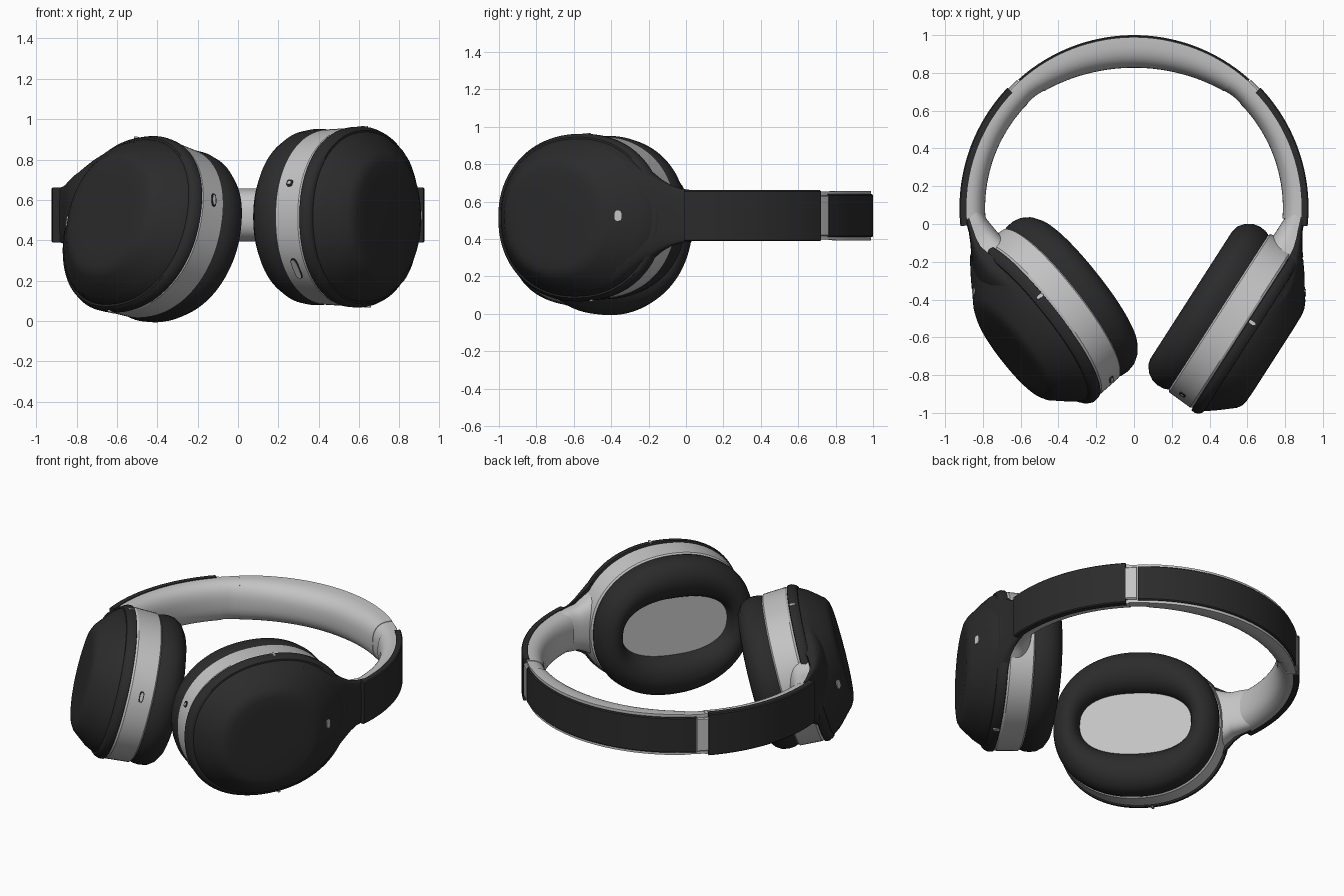
import bpy, bmesh, math
from mathutils import Vector, Matrix

if "Cube" in bpy.data.objects:
    bpy.data.objects.remove(bpy.data.objects["Cube"])


def material(name, c):
    m = bpy.data.materials.new(name)
    m.diffuse_color = (*c, 1)
    m.use_nodes = True
    m.node_tree.nodes["Principled BSDF"].inputs["Base Color"].default_value = m.diffuse_color
    return m


DARK = material("charcoal", (0.024, 0.024, 0.025))
LIGHT = material("light grey", (0.55, 0.55, 0.55))
FABRIC = material("fabric grey", (0.57, 0.57, 0.57))
N = 96


def loft(name, loops, mat, frame=None, closed=False, angle=32):
    """Skin a list of equal-length point loops, capping the ends."""
    bm = bmesh.new()
    rows = [[bm.verts.new(p) for p in loop] for loop in loops]
    k = len(rows[0])
    pairs = list(zip(rows, rows[1:])) + ([(rows[-1], rows[0])] if closed else [])
    for a, b in pairs:
        for i in range(k):
            j = (i + 1) % k
            bm.faces.new((a[i], a[j], b[j], b[i]))
    if not closed:
        bm.faces.new(rows[0])
        bm.faces.new(rows[-1])
    if frame:
        bm.transform(frame)
    bmesh.ops.recalc_face_normals(bm, faces=bm.faces)
    me = bpy.data.meshes.new(name)
    bm.to_mesh(me)
    bm.free()
    me.materials.append(mat)
    me.polygons.foreach_set("use_smooth", [True] * len(me.polygons))
    me.set_sharp_from_angle(angle=math.radians(angle))
    ob = bpy.data.objects.new(name, me)
    bpy.context.collection.objects.link(ob)
    return ob


def sgn_pow(x, e):
    return math.copysign(abs(x) ** e, x)


def oval_point(a, b, n, t, cu=0, p=2.15):
    return Vector((cu + a * sgn_pow(math.cos(t), 2 / p), b * sgn_pow(math.sin(t), 2 / p), n))


def oval(a, b, n, cu=0, p=2.15):
    return [oval_point(a, b, n, 2 * math.pi * i / N, cu, p) for i in range(N)]


def plate(name, centre, along, normal, half_l, half_w, mat, frame):
    """Thin rounded plate lying on a surface."""
    normal, along = normal.normalized(), along.normalized()
    side = normal.cross(along)
    loops = []
    for h in (-0.004, 0.004):
        loops.append([centre + normal * h + along * half_l * sgn_pow(math.cos(t), 0.7)
                      + side * half_w * sgn_pow(math.sin(t), 0.7)
                      for t in (2 * math.pi * i / 24 for i in range(24))])
    return loft(name, loops, mat, frame)


def rim_plate(name, deg, n, half_l, half_w, mat, frame, grow=0.0):
    """Plate on the side wall of the cup at a given angle."""
    t = math.radians(deg)
    a, b = 0.502 + grow, 0.438 + grow
    c = oval_point(a, b, n, t)
    d = oval_point(a, b, n, t + 0.02) - oval_point(a, b, n, t - 0.02)
    plate(name, c, d, d.cross(Vector((0, 0, 1))), half_l, half_w, mat, frame)


def neck_section(u, h, n0, top, e):
    """Flat underside with a rounded crown."""
    pts = []
    for i in range(25):
        t = math.pi * i / 24
        pts.append((u, h * sgn_pow(math.cos(t), 0.8), n0 + 0.006 + (top - n0 - 0.006) * math.sin(t) ** e))
    return [(u, h, n0)] + pts + [(u, -h, n0)]


def make_frame(origin, u, n):
    u, n = Vector(u).normalized(), Vector(n)
    n = (n - u * n.dot(u)).normalized()
    f = Matrix((u, n.cross(u), n)).transposed().to_4x4()
    f.translation = Vector(origin)
    return f


# Cups: local x runs towards the hinge, local z points outward
def cup(side, origin, u, n):
    f = make_frame(origin, u, n)
    level = make_frame((origin[0], origin[1], .525), (u[0], u[1], 0), (n[0], n[1], 0))

    def to_band(loop):
        """Blend from the tilted cup to the level headband."""
        out = []
        for p in loop:
            s = min(1, max(0, (p[0] - .22) / .38))
            s = s * s * (3 - 2 * s)
            out.append((f @ Vector(p)).lerp(level @ Vector(p), s))
        return out

    # ear cushion and fabric inside it
    pad = [(.485, .425, 0), (.497, .434, -.03), (.5, .437, -.065), (.492, .43, -.105), (.47, .408, -.14),
           (.435, .365, -.168), (.4, .312, -.176), (.37, .258, -.165), (.35, .212, -.135), (.338, .188, -.09),
           (.335, .18, -.04)]
    loft(side + "_ear_cushion", [oval(*q, p=2.15 if q[0] > .42 else 2.4) for q in pad], DARK, f, closed=True, angle=60)
    loft(side + "_ear_fabric", [oval(.35, .195, -.05, p=2.4), oval(.35, .195, -.08, p=2.4)], FABRIC, f)

    # light middle ring
    loft(side + "_cup_ring", [oval(*q) for q in ((.485, .425, -.006), (.498, .435, .004),
                                                  (.506, .442, .14), (.498, .434, .153))], LIGHT, f)

    # outer shell with seam groove and sloped cap
    shell = [(.49, .43, .15), (.514, .447, .155), (.517, .448, .178), (.506, .439, .2), (.492, .43, .212),
             (.480, .421, .213), (.476, .418, .222), (.432, .395, .265, -.012), (.378, .355, .312, -.027),
             (.335, .322, .35, -.038), (.305, .295, .367, -.043), (.27, .265, .374, -.046), (.2, .2, .376, -.048)]
    loft(side + "_cup_shell", [oval(*q) for q in shell], DARK, f, angle=40)

    # dark arm flowing from the shell to the headband, light yoke beneath it
    arm = [(.22, .38, .15, .31), (.29, .345, .15, .307), (.35, .302, .15, .288), (.4, .265, .15, .262),
           (.45, .23, .15, .234), (.5, .192, .145, .202), (.55, .162, .13, .168), (.6, .144, .11, .138),
           (.66, .136, .088, .112)]
    loft(side + "_arm", [to_band(neck_section(*q, 0.5)) for q in arm], DARK, angle=45)
    yoke = []
    for uu, h, n0, _ in arm[2:]:
        k = 1.0 if uu > .58 else .9
        yoke.append(to_band([(x, y, n0 + .012 - (z - n0)) for x, y, z in
                             neck_section(uu, h * k * .96, n0, n0 + (n0 - .008 if uu < .62 else n0 + .004), .55)]))
    loft(side + "_yoke", yoke, LIGHT, angle=45)

    # microphone dot on the cap slope and hinge notches on the shell rim
    plate(side + "_microphone", Vector((.335, 0, .325)), Vector((.83, 0, -.57)), Vector((.57, 0, .83)),
          .019, .028, LIGHT, f)
    for i, deg in enumerate((84, 276)):
        rim_plate(side + "_notch_%d" % i, deg, .176, .009, .02, LIGHT, f, grow=.010)
    return f


right = cup("right", (.452, -.47, .515), (.54, .84, .03), (.84, -.54, 0))
left = cup("left", (-.39, -.425, .437), (-.63, .78, -.08), (-.78, -.63, .26))

# Ports and buttons on the rings
rim_plate("left_charging_port", 193, .07, .034, .014, DARK, left)
rim_plate("left_port_core", 193, .07, .026, .008, LIGHT, left, grow=.002)
rim_plate("right_audio_jack", 157, .07, .018, .018, DARK, right)
rim_plate("right_jack_core", 157, .07, .009, .009, LIGHT, right, grow=.002)
rim_plate("right_button", 212, .08, .06, .02, DARK, right)
rim_plate("right_button_face", 212, .08, .056, .016, LIGHT, right, grow=.002)

# Headband, swept around a circle
CY, CZ = 0.085, 0.525


def sweep(name, a0, a1, section, mat, angle=40):
    steps = max(6, int(abs(a1 - a0) / 1.5))
    loops = []
    for i in range(steps + 1):
        t = math.radians(a0 + (a1 - a0) * i / steps)
        loops.append([(r * math.cos(t), CY + r * math.sin(t), CZ + z) for r, z in section(t)])
    return loft(name, loops, mat, angle=angle)


def strap(r0, r1, h, c=0.006):
    pts = [(r0, -h), (r1 - c, -h), (r1, -h + c), (r1, h - c), (r1 - c, h), (r0, h)]
    return lambda t: pts


def padding(scale):
    def section(t):
        depth = (.104 + .046 * max(0, (math.sin(t) - .75) / .25)) * scale
        pts = [(.904, .132 * scale), (.904, -.132 * scale)]
        for i in range(21):
            q = math.pi * i / 20
            pts.append((.892 - depth * math.sin(q) ** .75, -.132 * scale * sgn_pow(math.cos(q), .8)))
        return pts
    return section


sweep("headband_padding", 52.3, 127.7, padding(1.0), LIGHT)
sweep("headband_cover", 48, 132, strap(.9, .915, .115), DARK)
for side, m in (("right", lambda a: a), ("left", lambda a: 180 - a)):
    sweep(side + "_band_joint", m(44.5), m(52.5), padding(.975), LIGHT)
    sweep(side + "_band_lining", m(-4), m(44.7), padding(1.0), LIGHT)
    sweep(side + "_slider", m(-6), m(43.5), strap(.887, .924, .136), DARK)
    sweep(side + "_slider_clip", m(43), m(47.6), strap(.9, .918, .108), LIGHT)
